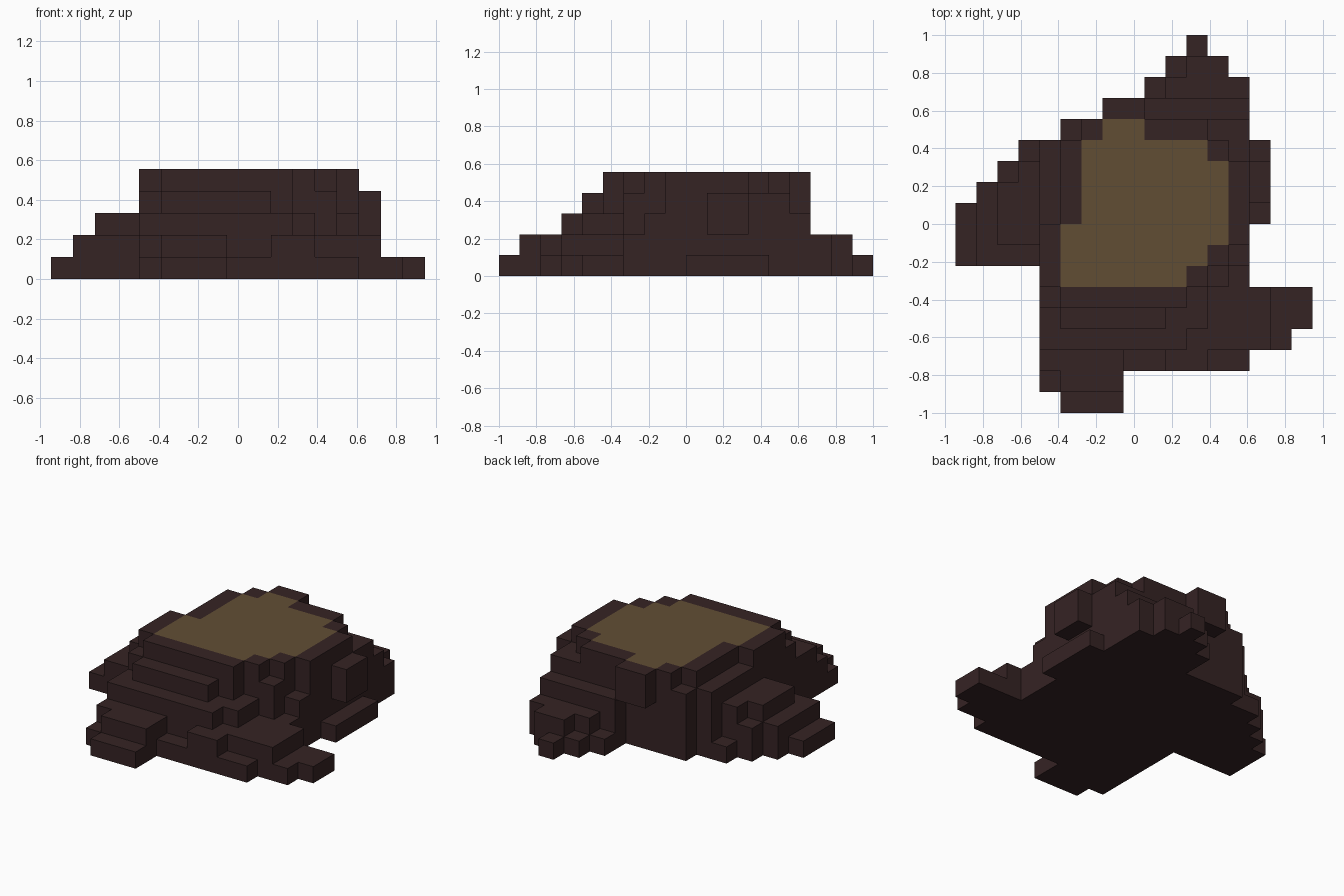
import bpy
import bmesh

if "Cube" in bpy.data.objects:
    bpy.data.objects.remove(bpy.data.objects["Cube"], do_unlink=True)

CELL = 1 / 9
X0, Y0 = -8.5 * CELL, -9 * CELL
TOP = 5


def material(name, rgb):
    m = bpy.data.materials.new(name)
    m.use_nodes = True
    m.diffuse_color = (*rgb, 1)
    m.node_tree.nodes["Principled BSDF"].inputs["Base Color"].default_value = (*rgb, 1)
    return m


def area(x0, x1, y0, y1):
    return {(x, y) for x in range(x0, x1) for y in range(y0, y1)}


solid = set()


def block(x0, x1, y0, y1, top, bottom=0):
    solid.update((x, y, z) for x, y in area(x0, x1, y0, y1) for z in range(bottom, top))


# Ochre patch on the summit: its front right edge is a diagonal
patch = area(6, 13, 9, 12) | area(6, 12, 12, 13) | area(7, 9, 13, 14)
for s in range(3):
    patch |= area(5, 11 + s, 6 + s, 7 + s)

# Rim: the patch grown by one cell, overhanging in the last row
for x, y in patch:
    for dx, dy in ((0, 0), (1, 0), (-1, 0), (0, 1), (0, -1)):
        block(x + dx, x + dx + 1, y + dy, y + dy + 1, TOP, 3 if y + dy == 14 else 0)

# Shoulders just below the rim
block(5, 10, 4, 5, 4)
block(4, 11, 5, 6, 4)
block(4, 13, 6, 7, 4)
block(4, 14, 9, 13, 4)
block(5, 14, 13, 14, 4)

# Front steps
block(4, 11, 3, 4, 3)
block(4, 12, 4, 6, 3)
block(4, 8, 2, 3, 2)
block(5, 8, 1, 2, 2)
block(10, 12, 2, 3, 2)
block(4, 8, 1, 2, 1)
block(5, 8, 0, 1, 1)
block(8, 14, 2, 3, 1)

# Front left spur
block(4, 15, 3, 6, 2)
block(4, 16, 3, 4, 1)
block(4, 17, 4, 6, 1)

# Left side: corner steps, low ledge and raised knob
block(13, 14, 6, 7, 2)
block(13, 14, 7, 8, 3)
block(14, 15, 9, 13, 1)
block(14, 15, 10, 12, 4, 2)

# Right flank: three terraces with diagonal back edges
for s in range(4):
    block(s, 4, 7, 10 + s, 1)
for s in (1, 2):
    block(s, 4, 7, 10 + s, 2)
for s in (2, 3):
    block(s, 4, 8, 9 + s, 3)

# Back spur tapering to a point
block(9, 14, 14, 15, 3)
for s in range(3):
    block(9 + s, 14 - s, 15 + s, 16 + s, 1)
    block(10 + s, 14 - s, 15 + s, 16 + s, 2)

# Outer skin: a square wherever a filled cell meets an empty one
bm = bmesh.new()
corners = {}


def corner(p):
    p = tuple(p)
    if p not in corners:
        corners[p] = bm.verts.new((X0 + p[0] * CELL, Y0 + p[1] * CELL, p[2] * CELL))
    return corners[p]


for cell in sorted(solid):
    for axis in range(3):
        for side in (0, 1):
            neighbour = list(cell)
            neighbour[axis] += 2 * side - 1
            if tuple(neighbour) in solid:
                continue
            quad = []
            for a, b in ((0, 0), (1, 0), (1, 1), (0, 1)):
                p = list(cell)
                p[axis] += side
                p[(axis + 1) % 3] += a
                p[(axis + 2) % 3] += b
                quad.append(corner(p))
            face = bm.faces.new(quad if side else quad[::-1])
            if axis == 2 and side and cell[2] == TOP - 1 and cell[:2] in patch:
                face.material_index = 1

mesh = bpy.data.meshes.new("stepped_mound")
bm.to_mesh(mesh)
bm.free()
mesh.materials.append(material("dark_earth", (0.036, 0.0168, 0.0176)))
mesh.materials.append(material("ochre", (0.121, 0.076, 0.034)))
mound = bpy.data.objects.new("stepped_mound", mesh)
bpy.context.collection.objects.link(mound)
